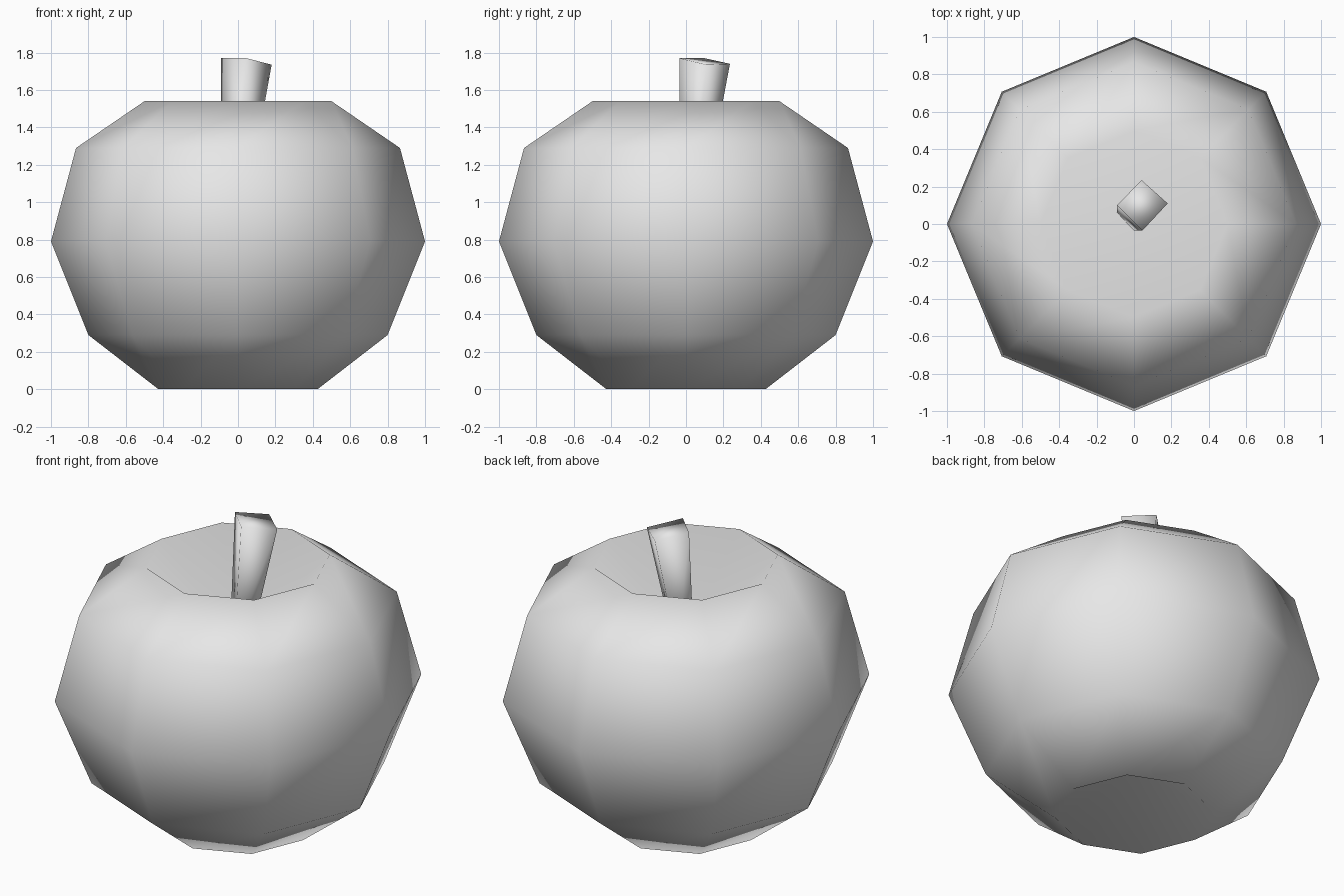
import bpy, bmesh, math

if "Cube" in bpy.data.objects:
    bpy.data.objects.remove(bpy.data.objects["Cube"])

grey = bpy.data.materials.new("light grey")
grey.diffuse_color = (0.8, 0.8, 0.8, 1)
grey.use_nodes = True
grey.node_tree.nodes["Principled BSDF"].inputs["Base Color"].default_value = grey.diffuse_color


def finish(bm, name):
    bmesh.ops.recalc_face_normals(bm, faces=bm.faces)
    for f in bm.faces:
        f.smooth = True
    mesh = bpy.data.meshes.new(name)
    bm.to_mesh(mesh)
    bm.free()
    mesh.materials.append(grey)
    obj = bpy.data.objects.new(name, mesh)
    bpy.context.collection.objects.link(obj)
    return obj


def bridge(bm, a, b):
    n = len(a)
    for i in range(n):
        j = (i + 1) % n
        bm.faces.new((a[i], a[j], b[j], b[i]))


def fan(bm, ring, tip):
    pole = bm.verts.new(tip)
    for i in range(len(ring)):
        bm.faces.new((ring[i], ring[(i + 1) % len(ring)], pole))


# Fruit body: eight-sided lathe with both poles pushed inwards
SIDES = 8
profile = [(0.425, 0), (0.80, 0.29), (1, 0.79), (0.866, 1.29), (0.5, 1.54)]
bm = bmesh.new()
rings = []
for r, z in profile:
    rings.append([bm.verts.new((r * math.cos(k * math.tau / SIDES),
                                r * math.sin(k * math.tau / SIDES), z))
                  for k in range(SIDES)])
for a, b in zip(rings, rings[1:]):
    bridge(bm, a, b)
fan(bm, rings[0], (0, 0, 0.28))
fan(bm, rings[-1], (0, 0, 1.08))
finish(bm, "fruit_body")

# Stem: four-sided, widening and leaning towards its slanted top
foot = [(-0.09, 0.055, 1.08), (0, -0.035, 1.08), (0.06, 0.04, 1.08), (-0.02, 0.11, 1.08)]
head = [(-0.09, 0.10, 1.77), (0.045, -0.035, 1.77), (0.18, 0.11, 1.735), (0.04, 0.235, 1.74)]
bm = bmesh.new()
low = [bm.verts.new(p) for p in foot]
high = [bm.verts.new(p) for p in head]
bridge(bm, low, high)
bm.faces.new(low)
bm.faces.new(high)
finish(bm, "stem")
